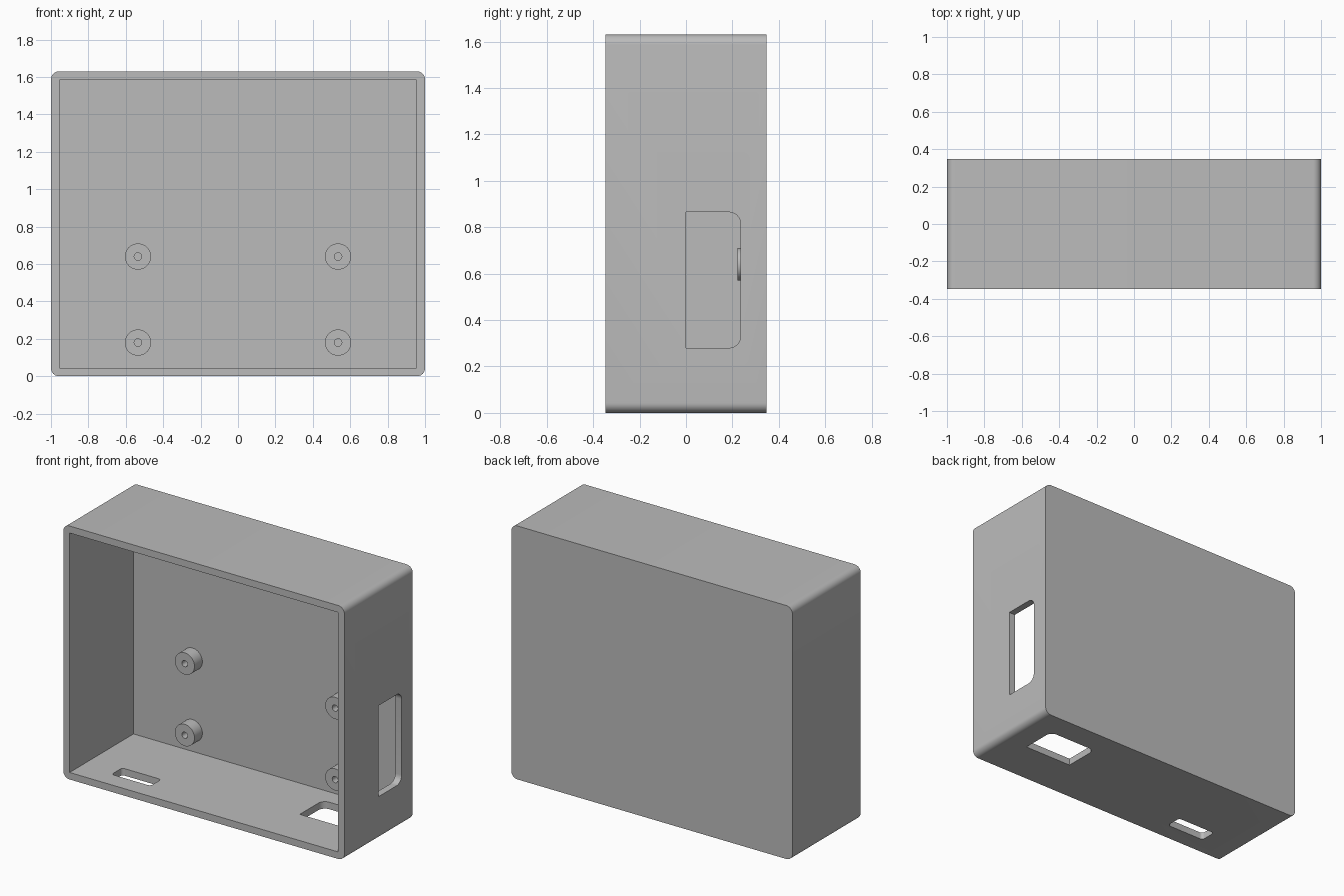
import bpy, bmesh
from math import cos, sin, pi, radians
from mathutils import Matrix, Vector

cube = bpy.data.objects.get("Cube")
if cube:
    bpy.data.objects.remove(cube, do_unlink=True)

grey = bpy.data.materials.new("plain grey")
grey.use_nodes = True
grey.diffuse_color = (0.5, 0.5, 0.5, 1)
grey.node_tree.nodes["Principled BSDF"].inputs["Base Color"].default_value = grey.diffuse_color

HALF_W, HALF_D, HEIGHT, WALL = 1.0, 0.347, 1.63, 0.045


def add_object(name, bm):
    bmesh.ops.recalc_face_normals(bm, faces=bm.faces)
    mesh = bpy.data.meshes.new(name)
    bm.to_mesh(mesh)
    bm.free()
    mesh.materials.append(grey)
    obj = bpy.data.objects.new(name, mesh)
    bpy.context.collection.objects.link(obj)
    return obj


def activate(obj):
    bpy.ops.object.select_all(action="DESELECT")
    obj.select_set(True)
    bpy.context.view_layer.objects.active = obj


def smooth(obj):
    activate(obj)
    bpy.ops.object.shade_smooth_by_angle(angle=radians(30))


def rounded_rect(u0, u1, v0, v1, r_low, r_high, steps=8):
    """Outline with one corner radius at v0 and another at v1."""
    points = []
    corners = [(u1, v1, -1, -1, r_high), (u0, v1, 1, -1, r_high),
               (u0, v0, 1, 1, r_low), (u1, v0, -1, 1, r_low)]
    for i, (u, v, su, sv, r) in enumerate(corners):
        for k in range(steps + 1 if r else 1):
            a = (i + k / steps) * pi / 2
            points.append((u + su * r + r * cos(a), v + sv * r + r * sin(a)))
    return points


def prism(name, outline, lo, hi, place):
    """Extrude an outline from lo to hi; place maps (u, v, w) to xyz."""
    bm = bmesh.new()
    base = bm.faces.new([bm.verts.new(place(u, v, lo)) for u, v in outline])
    ext = bmesh.ops.extrude_face_region(bm, geom=[base])
    move = Vector(place(0, 0, hi)) - Vector(place(0, 0, lo))
    bmesh.ops.translate(bm, vec=move,
                        verts=[g for g in ext["geom"] if isinstance(g, bmesh.types.BMVert)])
    return add_object(name, bm)


def cut(target, cutter):
    cutter.hide_render = True
    mod = target.modifiers.new("cut", "BOOLEAN")
    mod.operation, mod.solver, mod.object = "DIFFERENCE", "EXACT", cutter
    activate(target)
    bpy.ops.object.modifier_apply(modifier=mod.name)
    bpy.data.objects.remove(cutter, do_unlink=True)


def along_y(u, v, w):
    return (u, w, v)


def along_x(u, v, w):
    return (w, u, v)


def along_x_swapped(u, v, w):
    return (w, v, u)


def along_z(u, v, w):
    return (u, v, w)


# Open-fronted case with rounded long edges
case = prism("case", rounded_rect(-HALF_W, HALF_W, 0, HEIGHT, 0.043, 0.043),
             -HALF_D, HALF_D, along_y)
cut(case, prism("cavity", rounded_rect(-HALF_W + WALL, HALF_W - WALL, WALL, HEIGHT - WALL, 0, 0),
                -HALF_D - 0.1, HALF_D - WALL, along_y))

# Side slot, rounded towards the back
cut(case, prism("side_slot", rounded_rect(0.28, 0.865, 0, 0.235, 0, 0.05),
                HALF_W - 0.1, HALF_W + 0.1, along_x_swapped))

# Wide and narrow openings in the floor
cut(case, prism("wide_opening", rounded_rect(0.475, 0.82, -0.05, 0.185, 0, 0.045),
                -0.1, 0.1, along_z))
cut(case, prism("narrow_opening", rounded_rect(-0.74, -0.463, -0.228, -0.12, 0.02, 0.02),
                -0.1, 0.1, along_z))
smooth(case)

# Four hollow mounting posts on the back wall
back = HALF_D - WALL
for side, x in (("right", -0.535), ("left", 0.535)):
    for level, z in (("lower", 0.18), ("upper", 0.64)):
        bm = bmesh.new()
        profile = [(0.07, back), (0.07, back - 0.08), (0.02, back - 0.08), (0.02, back)]
        verts = [bm.verts.new((r, y, 0)) for r, y in profile]
        edges = [bm.edges.new(pair) for pair in zip(verts, verts[1:])]
        bmesh.ops.spin(bm, geom=verts + edges, cent=(0, 0, 0), axis=(0, 1, 0),
                       angle=2 * pi, steps=40, use_merge=True)
        bmesh.ops.remove_doubles(bm, verts=bm.verts, dist=0.0001)
        bmesh.ops.transform(bm, matrix=Matrix.Translation((x, 0, z)), verts=bm.verts)
        smooth(add_object(f"{level}_{side}_post", bm))
